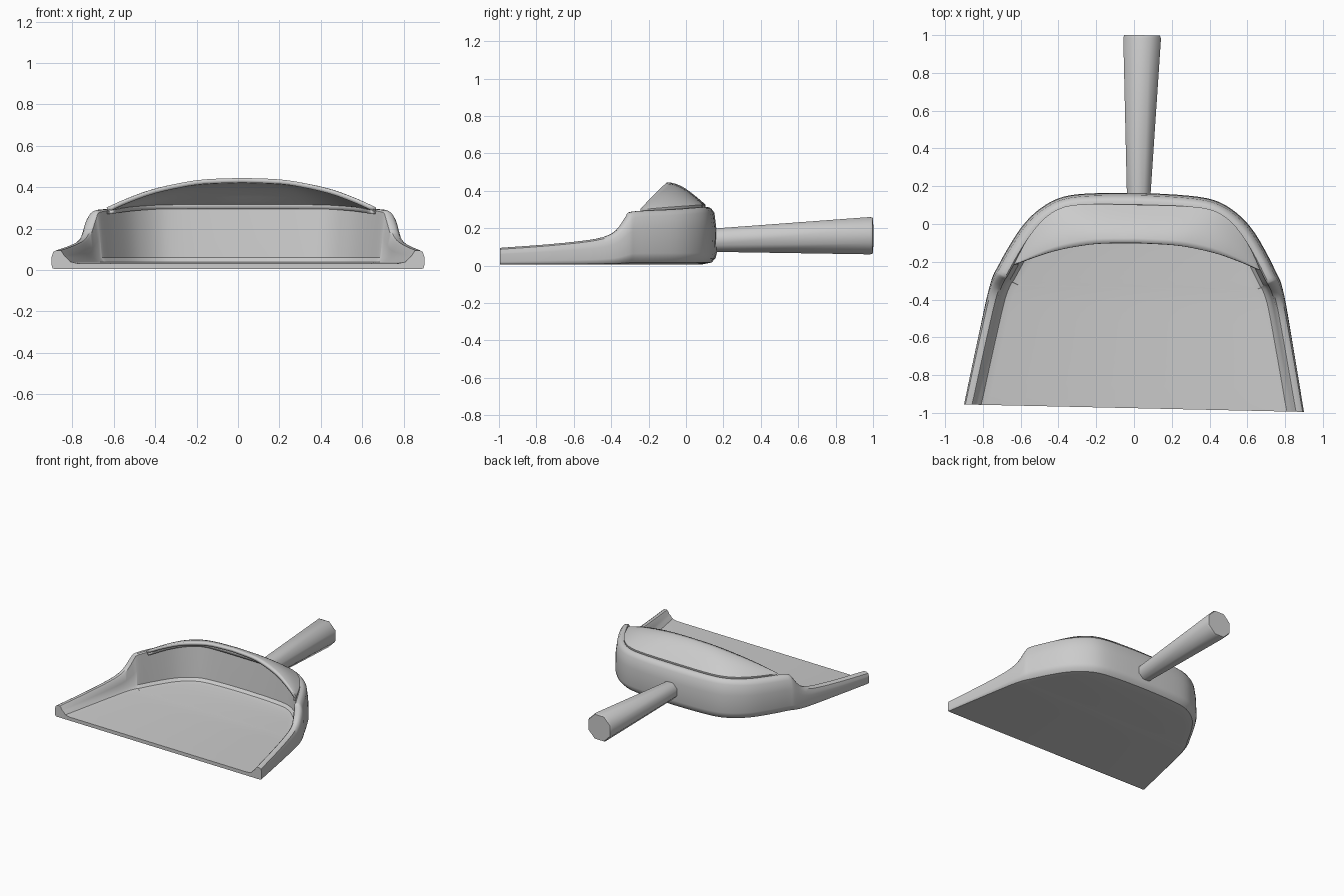
import bpy, bmesh, math
from mathutils import Vector, Matrix

if "Cube" in bpy.data.objects:
    bpy.data.objects.remove(bpy.data.objects["Cube"])

# whole model is turned very slightly about the middle of the front edge
PIVOT = Vector((0, -0.975, 0))
TURN = Matrix.Translation(PIVOT) @ Matrix.Rotation(-0.022, 4, 'Z') @ Matrix.Translation(-PIVOT)


def spline(pts, steps):
    """Catmull-Rom curve through the points."""
    p = [Vector(q) for q in pts]
    p = [2 * p[0] - p[1]] + p + [2 * p[-1] - p[-2]]
    out = []
    for a, b, c, d in zip(p, p[1:], p[2:], p[3:]):
        for k in range(steps):
            t = k / steps
            out.append(0.5 * (2 * b + (c - a) * t + (2 * a - 5 * b + 4 * c - d) * t**2
                              + (3 * b - a - 3 * c + d) * t**3))
    return out + [p[-2]]


def mirrored(half):
    """Half curve starting on the right and ending on x = 0, made whole."""
    return half + [Vector((-q.x, q.y, q.z)) for q in reversed(half[:-1])]


def finish(name, bm, angle=35):
    bmesh.ops.recalc_face_normals(bm, faces=bm.faces)
    bm.transform(TURN)
    mesh = bpy.data.meshes.new(name)
    bm.to_mesh(mesh)
    bm.free()
    ob = bpy.data.objects.new(name, mesh)
    bpy.context.collection.objects.link(ob)
    bpy.ops.object.select_all(action='DESELECT')
    ob.select_set(True)
    bpy.context.view_layer.objects.active = ob
    bpy.ops.object.shade_smooth_by_angle(angle=math.radians(angle))
    return ob


# pan: wall section swept round the outline (x, y, rim height), plus floor strips
outline = mirrored(spline([
    (.90, -.975, .095), (.86, -.76, .11), (.82, -.55, .13), (.795, -.42, .152),
    (.778, -.345, .19), (.76, -.285, .265), (.742, -.25, .288), (.69, -.15, .295),
    (.62, -.035, .30), (.55, .045, .305), (.46, .11, .31), (.36, .145, .312),
    (.2, .16, .312), (0, .165, .312)], 3)[:])
n = len(outline)
bm = bmesh.new()
rings = []
for i, p in enumerate(outline):
    if i in (0, n - 1):
        inward = Vector((-1 if i == 0 else 1, 0, 0))
    else:
        t = outline[i + 1] - outline[i - 1]
        inward = Vector((-t.y, t.x, 0)).normalized()
    h = p.z
    tall = min(1, max(0, (h - .095) / .2))
    r = .012 + .045 * tall              # bottom rounding
    lean = .022 * tall
    w = .05 + .02 * tall                # rim width
    section = [(r * 1.5, .005), (r * .5, .005 + r * .2), (r * .13, .005 + r * .6), (0, .01 + r),
               (lean * .15, h * .65), (lean * .6, h - .03), (lean + .007, h - .008), (lean + .02, h),
               (w - .008, h), (w, h - .008),
               (w + .012, .04 + (h - .04) * .5), (w + .022, .06), (w + .04, .04), (w + .075, .032)]
    ring = []
    for d, z in section:
        q = p + inward * d
        ring.append(bm.verts.new((q.x, q.y, z)))
    rings.append(ring)
m = len(rings[0])
for a, b in zip(rings, rings[1:]):
    for j in range(m - 1):
        bm.faces.new((a[j], b[j], b[j + 1], a[j + 1]))
mid = n // 2
for i in range(mid):
    for j in (0, m - 1):
        quad = [rings[i][j], rings[i + 1][j]]
        if i + 1 < mid:
            quad.append(rings[n - 2 - i][j])
        quad.append(rings[n - 1 - i][j])
        bm.faces.new(quad)
bm.faces.new(rings[0] + rings[-1][::-1])
finish("pan", bm)

# hood: domed shell between the rim and the raised front edge
back = mirrored(spline([(.65, -.222, .30), (.58, -.085, .312), (.49, .025, .32),
                        (.39, .083, .325), (.25, .1, .325), (0, .102, .325)], 3))
front = mirrored(spline([(.652, -.23, .302), (.55, -.19, .347), (.43, -.15, .39),
                         (.3, -.122, .42), (.18, -.106, .438), (0, -.1, .445)], 3))
bm = bmesh.new()
STEPS = 8
rows = []
for b, f in zip(back, front):
    row = [bm.verts.new(b - Vector((0, 0, .03)))]
    for k in range(STEPS + 1):
        v = k / STEPS
        q = b.lerp(f, v)
        q.z = b.z + (f.z - b.z) * math.sin(v * math.pi / 2)
        row.append(bm.verts.new(q))
    rows.append(row)
for a, b in zip(rows, rows[1:]):
    for j in range(STEPS + 1):
        bm.faces.new((a[j], a[j + 1], b[j + 1], b[j]))
hood = finish("hood", bm, 40)
# make the normals point up so the thickness goes inward
if sum(p.normal.z for p in hood.data.polygons) < 0:
    hood.data.flip_normals()
shell = hood.modifiers.new("thickness", 'SOLIDIFY')
shell.thickness = .022
shell.offset = -1

# handle: eight-sided bar widening towards its end
bm = bmesh.new()
loops = []
for y, z, r in ((.12, .135, .066), (.985, .16, .108), (1.0, .16, .102)):
    loops.append([bm.verts.new((r * math.cos(a), y, z + r * math.sin(a)))
                  for a in (math.tau * (k + .5) / 8 for k in range(8))])
for a, b in zip(loops, loops[1:]):
    for k in range(8):
        bm.faces.new((a[k], a[(k + 1) % 8], b[(k + 1) % 8], b[k]))
bm.faces.new(loops[0])
bm.faces.new(loops[-1])
finish("handle", bm, 50)
